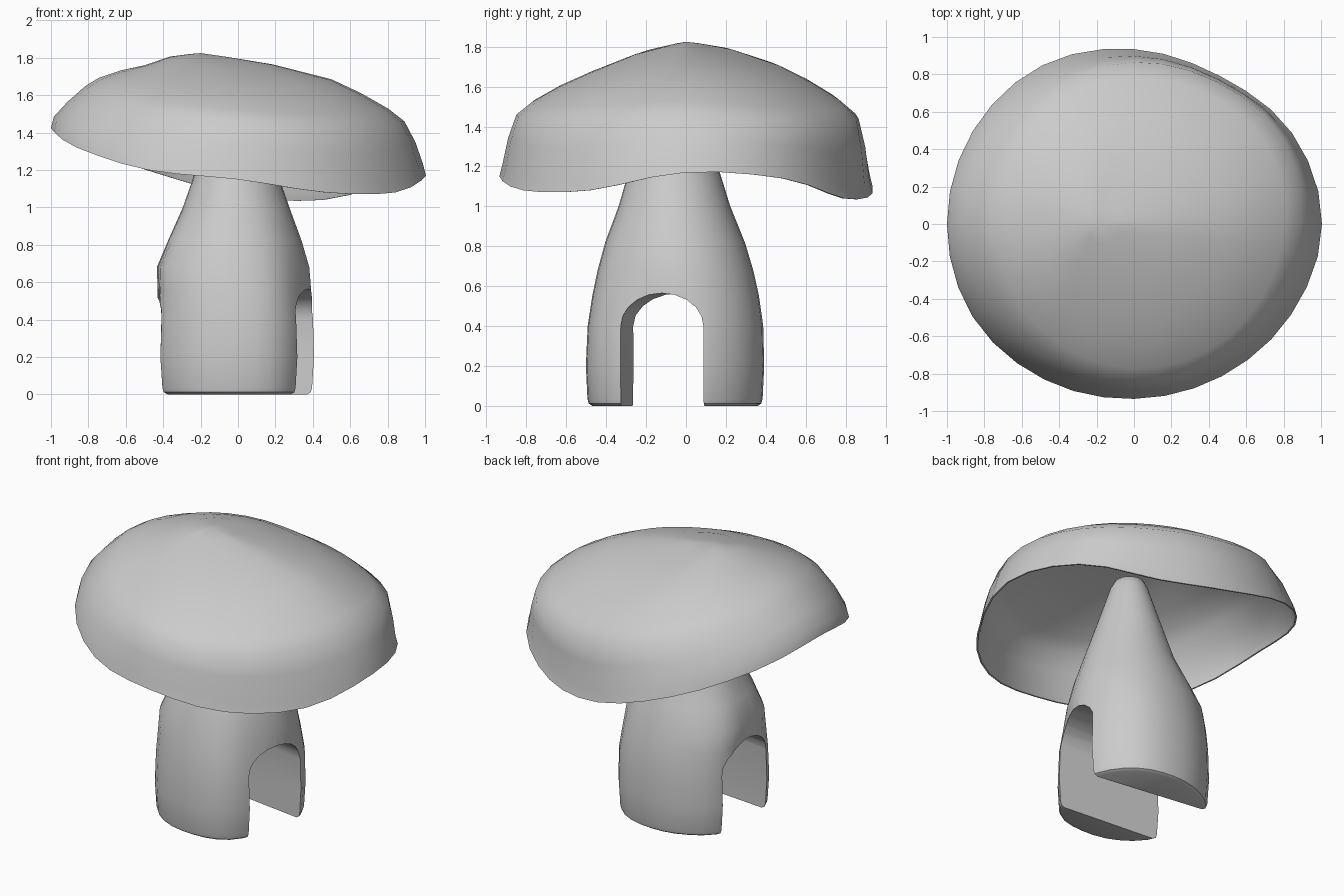
import bpy, bmesh, math
from mathutils import Vector

if "Cube" in bpy.data.objects:
    bpy.data.objects.remove(bpy.data.objects["Cube"])

grey = bpy.data.materials.new("plain_grey")
grey.diffuse_color = (0.6, 0.6, 0.6, 1)
grey.use_nodes = True
grey.node_tree.nodes["Principled BSDF"].inputs["Base Color"].default_value = grey.diffuse_color


def make(name, bm):
    bmesh.ops.recalc_face_normals(bm, faces=bm.faces)
    me = bpy.data.meshes.new(name)
    bm.to_mesh(me)
    bm.free()
    ob = bpy.data.objects.new(name, me)
    bpy.context.collection.objects.link(ob)
    me.materials.append(grey)
    return ob


def loft(rings, tips=None):
    """Skin a stack of rings; close the ends flat or with a fan to each tip point."""
    bm = bmesh.new()
    vs = [[bm.verts.new(p) for p in r] for r in rings]
    n = len(rings[0])
    for a, b in zip(vs, vs[1:]):
        for i in range(n):
            j = (i + 1) % n
            bm.faces.new((a[i], a[j], b[j], b[i]))
    for k, ring in enumerate((vs[0], vs[-1])):
        if tips:
            tip = bm.verts.new(tips[k])
            for i in range(n):
                bm.faces.new((ring[i], ring[(i + 1) % n], tip))
        else:
            bm.faces.new(ring)
    return bm


def cyclic(values, deg):
    """Smooth periodic curve through evenly spaced values."""
    n = len(values)
    t = (deg % 360) / 360 * n
    i = int(t)
    f = t - i
    a, b, c, d = (values[(i + k) % n] for k in (-1, 0, 1, 2))
    return b + 0.5 * f * (c - a + f * (2*a - 5*b + 4*c - d + f * (3*(b - c) + d - a)))


def smooth(ob, angle):
    bpy.ops.object.select_all(action='DESELECT')
    ob.select_set(True)
    bpy.context.view_layer.objects.active = ob
    bpy.ops.object.shade_smooth_by_angle(angle=math.radians(angle))


# Cap: outline values every 30 degrees, counted from +x
RIM_R = [1.005, 0.975, 0.915, 0.935, 0.98, 0.995, 1.0, 0.995, 0.96, 0.935, 0.94, 0.97]
RIM_Z = [1.17, 1.14, 1.04, 1.065, 1.20, 1.34, 1.425, 1.32, 1.20, 1.15, 1.08, 1.08]
SHO_R = [0.89, 0.92, 0.88, 0.865, 0.85, 0.83, 0.815, 0.82, 0.83, 0.85, 0.86, 0.87]
SHO_Z = [1.46, 1.42, 1.41, 1.44, 1.53, 1.605, 1.65, 1.59, 1.51, 1.46, 1.43, 1.44]
MID_Z = [1.685, 1.67, 1.66, 1.675, 1.72, 1.755, 1.76, 1.74, 1.69, 1.66, 1.65, 1.665]
SEG = 36
PEAK = Vector((-0.2, 0.0, 1.825))
MID_R = 0.5


def cap_ring(level, inset=0.0, drop=0.0):
    ring = []
    for s in range(SEG):
        deg = s * 360 / SEG
        rr, rz, sr, sz, mz = (cyclic(v, deg) for v in (RIM_R, RIM_Z, SHO_R, SHO_Z, MID_Z))
        d = Vector((math.cos(math.radians(deg)), math.sin(math.radians(deg)), 0))
        at = lambda r, z: d * r + Vector((0, 0, z))
        rim, sho, mid = at(rr, rz), at(sr, sz), at(MID_R, mz)
        lift = Vector((0, 0, 1))
        p = [rim,
             at(rr * 0.995 - 0.01, rz + 0.06),
             at(sr + 0.55 * (rr - sr) - 0.005, rz + 0.62 * (sz - rz)),
             sho,
             sho.lerp(mid, 0.22) + lift * 0.018,
             sho.lerp(mid, 0.6) + lift * 0.017,
             mid,
             mid.lerp(PEAK, 0.45) + lift * 0.017,
             mid.lerp(PEAK, 0.8) + lift * 0.008][level]
        ring.append(p - d * inset - lift * drop)
    return ring


# Thin hollow shell: inner skin from the peak down, then outer skin back up
inner = [cap_ring(k, 0.01, 0.014) for k in range(8, 0, -1)]
lip = [cap_ring(0, 0.01, 0.0)]
outer = [cap_ring(k) for k in range(9)]
cap = make("cap", loft(inner + lip + outer, (PEAK - Vector((0, 0, 0.014)), PEAK)))
smooth(cap, 50)

# Stem: height, half width, half depth, centre x, centre y
STEM = [(0.0, 0.395, 0.415, 0.0, -0.055), (0.012, 0.415, 0.433, 0.0, -0.055),
        (0.035, 0.422, 0.439, 0.0, -0.055),
        (0.20, 0.432, 0.447, 0.0, -0.055), (0.40, 0.427, 0.44, 0.0, -0.053),
        (0.55, 0.412, 0.418, -0.008, -0.052), (0.68, 0.41, 0.39, -0.02, -0.053),
        (0.82, 0.36, 0.35, -0.015, -0.055), (1.0, 0.285, 0.28, -0.01, -0.058),
        (1.2, 0.215, 0.22, -0.01, -0.06), (1.4, 0.15, 0.155, -0.01, -0.06),
        (1.51, 0.115, 0.12, -0.01, -0.06), (1.56, 0.09, 0.095, -0.01, -0.06),
        (1.58, 0.05, 0.055, -0.01, -0.06)]
# Uneven outline of the legs: radius factor every 30 degrees, fading out upwards
BULGE = [0.97, 1.01, 1.02, 1.0, 1.05, 1.13, 1.0, 1.085, 1.04, 1.0, 1.02, 0.935]
rings = []
for z, hx, hy, cx, cy in STEM:
    fade = min(1, max(0, (1.0 - z) / 0.45))
    ring = []
    for k in range(32):
        a = k * math.tau / 32
        f = 1 + fade * (cyclic(BULGE, k * 360 / 32) - 1)
        ring.append(Vector((cx + f * hx * math.cos(a), cy + f * hy * math.sin(a), z)))
    rings.append(ring)
stem = make("stem", loft(rings))

# Arched passage, skewed and widening to the left, cut from side to side
arch = [(-1, -0.1), (-1, 0.40)]
arch += [(-math.cos(math.pi * k / 10), 0.40 + 0.165 * math.sin(math.pi * k / 10))
         for k in range(1, 10)]
arch += [(1, 0.40), (1, -0.1)]
ends = [[Vector((x, -0.078 - 0.114 * x + y * (0.222 - 0.027 * x), z)) for y, z in arch]
        for x in (-0.7, 0.7)]
cutter = make("arch_cutter", loft(ends))
cutter.hide_render = True
mod = stem.modifiers.new("passage", 'BOOLEAN')
mod.object = cutter
mod.operation = 'DIFFERENCE'
mod.solver = 'EXACT'
bpy.ops.object.select_all(action='DESELECT')
stem.select_set(True)
bpy.context.view_layer.objects.active = stem
bpy.ops.object.modifier_apply(modifier=mod.name)
bpy.data.objects.remove(cutter)
smooth(stem, 40)
